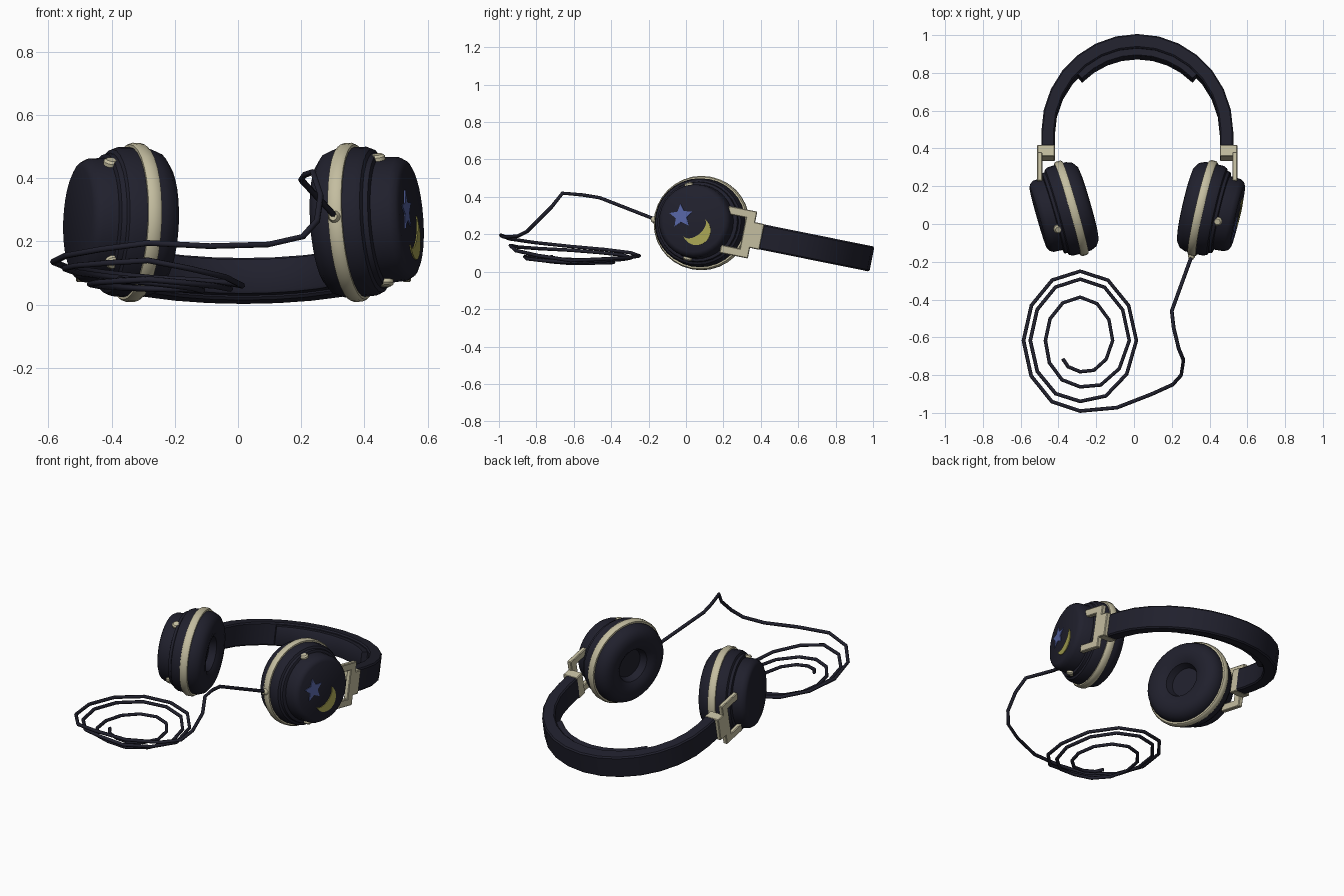
import bpy, bmesh, math
from mathutils import Matrix, Vector

if "Cube" in bpy.data.objects:
    bpy.data.objects.remove(bpy.data.objects["Cube"])


def material(name, rgb):
    m = bpy.data.materials.new(name)
    m.diffuse_color = (*rgb, 1)
    m.use_nodes = True
    m.node_tree.nodes["Principled BSDF"].inputs["Base Color"].default_value = m.diffuse_color
    return m


NAVY = material("dark navy", (0.0145, 0.0145, 0.026))
CREAM = material("cream", (0.55, 0.51, 0.35))
BLUE = material("star blue", (0.09, 0.125, 0.36))
YELLOW = material("moon yellow", (0.38, 0.36, 0.085))


def finish(name, bm, mat, matrix=Matrix(), angle=35):
    """Bake the matrix, fix normals, make a shaded object."""
    bm.transform(matrix)
    bmesh.ops.remove_doubles(bm, verts=bm.verts, dist=1e-5)
    bmesh.ops.recalc_face_normals(bm, faces=bm.faces)
    me = bpy.data.meshes.new(name)
    bm.to_mesh(me)
    bm.free()
    me.materials.append(mat)
    ob = bpy.data.objects.new(name, me)
    bpy.context.collection.objects.link(ob)
    bpy.ops.object.select_all(action='DESELECT')
    ob.select_set(True)
    bpy.context.view_layer.objects.active = ob
    bpy.ops.object.shade_smooth_by_angle(angle=math.radians(angle))
    return ob


def skin(bm, loops, close_ends=False, close_loops=False):
    """Bridge equal-length closed rows of points."""
    rows = [[bm.verts.new(p) for p in loop] for loop in loops]
    n = len(rows[0])
    pairs = list(zip(rows, rows[1:])) + ([(rows[-1], rows[0])] if close_loops else [])
    for a, b in pairs:
        for i in range(n):
            j = (i + 1) % n
            bm.faces.new((a[i], a[j], b[j], b[i]))
    if close_ends:
        bm.faces.new(rows[0])
        bm.faces.new(rows[-1])


def lathe(name, profile, mat, matrix, closed=False, n=32):
    """Turn (t, r) points around the local z axis."""
    bm = bmesh.new()
    loops = [[(r * math.cos(2 * math.pi * i / n), r * math.sin(2 * math.pi * i / n), t)
              for i in range(n)] for t, r in profile]
    skin(bm, loops, close_loops=closed)
    bmesh.ops.dissolve_degenerate(bm, edges=bm.edges, dist=1e-6)
    return finish(name, bm, mat, matrix)


def plate(name, outline, t0, t1, mat, matrix):
    bm = bmesh.new()
    skin(bm, [[(x, y, t) for x, y in outline] for t in (t0, t1)], close_ends=True)
    return finish(name, bm, mat, matrix)


def cup_frame(center, yaw, tilt, side):
    """Local x = back, y = up, z = outward from the head."""
    n = Vector((side * math.cos(yaw) * math.cos(tilt), -math.sin(yaw) * math.cos(tilt), math.sin(tilt)))
    back = Vector((side * math.sin(yaw), math.cos(yaw), 0))
    up = n.cross(back) * side
    m = Matrix((back, up, n)).transposed().to_4x4()
    m.translation = center
    return m


def radial(angle, t):
    """Frame on the cup rim whose z axis points outward along the radius."""
    return (Matrix.Translation((0, 0, t)) @ Matrix.Rotation(math.radians(angle), 4, 'Z')
            @ Matrix.Rotation(math.pi / 2, 4, 'Y'))


# Ear cups, slightly longer than tall: cushion, cream ring, housing and outer cap
cushion = [(-.035, 0), (-.035, .085), (-.075, .1), (-.092, .125), (-.098, .16), (-.093, .195),
           (-.073, .223), (-.04, .236), (-.015, .236), (-.015, 0)]
ring = [(-.022, .225), (-.022, .246), (-.013, .252), (.013, .252), (.022, .246), (.022, .225)]
housing = [(.015, 0), (.015, .238), (.06, .236), (.078, .228), (.084, .216), (.1, .213), (.104, .2), (.104, 0)]
cups = {
    "right": (cup_frame((.364, .083, .26), math.radians(13), math.radians(4), 1), (104, -104), .19),
    "left": (cup_frame((-.332, .083, .26), math.radians(16), math.radians(2.5), -1), (115, -140), .182),
}
stretch = Matrix.Diagonal((1.03, 1, 1, 1))
for side, (frame, knobs, end) in cups.items():
    cap = [(.095, 0), (.095, .2), (end - .028, .196), (end - .008, .184), (end, .168), (end, 0)]
    lathe(side + "_cushion", cushion, NAVY, frame @ stretch)
    lathe(side + "_ring", ring, CREAM, frame @ stretch, closed=True)
    lathe(side + "_housing", housing, NAVY, frame @ stretch)
    lathe(side + "_cap", cap, NAVY, frame)
    for k, a in enumerate(knobs):
        lathe(f"{side}_knob_{k + 1}", [(.18, 0), (.18, .024), (.208, .024), (.215, .016), (.215, 0)],
              CREAM, frame @ radial(a, .106), n=12)

# Cable port on the front of the right cup
right = cups["right"][0]
lathe("cable_port", [(.23, 0), (.23, .02), (.262, .019), (.275, .013), (.275, 0)],
      CREAM, right @ radial(176, 0), n=12)

# Star and moon plates on the right cap
star = []
for i in range(10):
    a, r = math.radians(94 + 36 * i), (.066 if i % 2 == 0 else .031)
    star.append((-.068 + r * math.cos(a), .024 + r * math.sin(a)))
plate("star", star, .187, .194, BLUE, right)

moon = []
for i in range(17):  # outer arc
    a = math.radians(54 - 212 * i / 16)
    moon.append((.018 + .077 * math.cos(a), -.055 + .077 * math.sin(a)))
p, q = Vector(moon[0]), Vector(moon[-1])
mid, half = (p + q) / 2, (p - q) / 2
deep = Vector((half.y, -half.x)).normalized() * .044
for i in range(1, 16):  # shallower inner arc back to the start
    a = math.pi * (1 - i / 16)
    moon.append(tuple(mid + half * math.cos(a) + deep * math.sin(a)))
plate("moon", moon, .187, .194, YELLOW, right)

# Headband and inner pad, in a frame leaning back to the ground
lean = Matrix.Translation((.0175, .40, .187)) @ Matrix.Rotation(math.radians(-11.4), 4, 'X')


def arch(name, inner, outer, start, steps, h, straight):
    section = [(0, .008 - h), (.1, -h), (.9, -h), (1, .008 - h),
               (1, h - .008), (.9, h), (.1, h), (0, h - .008)]
    stations = [(math.radians(start + (180 - 2 * start) * i / steps), .08) for i in range(steps + 1)]
    if straight:
        stations = [(0, 0)] + stations + [(math.pi, 0)]
    loops = []
    for a, y in stations:
        loop = []
        for f, z in section:
            rx, ry = (inner[k] + f * (outer[k] - inner[k]) for k in (0, 1))
            loop.append((rx * math.cos(a), y + ry * math.sin(a), z))
        loops.append(loop)
    bm = bmesh.new()
    skin(bm, loops, close_ends=True)
    return finish(name, bm, NAVY, lean)


arch("headband", (.437, .45), (.508, .526), 0, 14, .068, True)
arch("headband_pad", (.405, .41), (.445, .458), 44, 8, .055, False)

# Forked brackets joining band and cups: x, y, z ranges mirrored across the band
bracket = {
    "stem": ((.437, .53), (-.055, .006), (-.07, .07)),
    "crossbar": ((.503, .53), (-.098, -.045), (-.128, .128)),
    "upper_arm": ((.503, .53), (-.2, -.06), (.084, .128)),
    "lower_arm": ((.503, .53), (-.2, -.06), (-.128, -.084)),
}
for side, s in (("right", 1), ("left", -1)):
    for part, ranges in bracket.items():
        bm = bmesh.new()
        bmesh.ops.create_cube(bm, size=1)
        size = [b - a for a, b in ranges]
        pos = [(a + b) / 2 for a, b in ranges]
        bmesh.ops.scale(bm, vec=size, verts=bm.verts)
        bmesh.ops.translate(bm, vec=(s * pos[0], pos[1], pos[2]), verts=bm.verts)
        bmesh.ops.bevel(bm, geom=bm.edges[:], offset=.004, segments=1, affect='EDGES')
        finish(f"{side}_bracket_{part}", bm, CREAM, lean)

# Cable: a lead from the port, then a loose clockwise coil
path = [(.307, -.165, .28), (.2, -.46, .395), (.21, -.55, .41), (.237, -.66, .42), (.262, -.72, .345),
        (.25, -.80, .265), (.205, -.85, .215), (.095, -.9, .19), (-.09, -.972, .185)]
# radius and height at every quarter turn, starting at the front
quarters = [(.373, .195), (.375, .135), (.367, .085), (.372, .06), (.322, .14), (.33, .115), (.325, .075),
            (.325, .05), (.245, .08), (.23, .065), (.23, .05), (.215, .045), (.165, .07), (.15, .085)]
STEPS = 3
for i in range(STEPS * 12 + 3):
    k, f = divmod(i / STEPS, 1)
    (r0, z0), (r1, z1) = quarters[int(k)], quarters[int(k) + 1]
    r, z = r0 + (r1 - r0) * f, z0 + (z1 - z0) * f
    a = math.radians(-90 - 90 * i / STEPS)
    if i == STEPS * 12 + 2:  # loose end drifts outward
        a, r = math.radians(-140), .15
    path.append((-.285 + .8 * r * math.cos(a), -.617 + r * math.sin(a), z))
curve = bpy.data.curves.new("cable", 'CURVE')
curve.dimensions = '3D'
curve.bevel_depth = .01
curve.bevel_resolution = 1
curve.use_fill_caps = True
spline = curve.splines.new('POLY')
spline.points.add(len(path) - 1)
for pt, co in zip(spline.points, path):
    pt.co = (*co, 1)
curve.materials.append(NAVY)
cable = bpy.data.objects.new("cable", curve)
bpy.context.collection.objects.link(cable)
bpy.ops.object.select_all(action='DESELECT')
cable.select_set(True)
bpy.context.view_layer.objects.active = cable
bpy.ops.object.convert(target='MESH')
